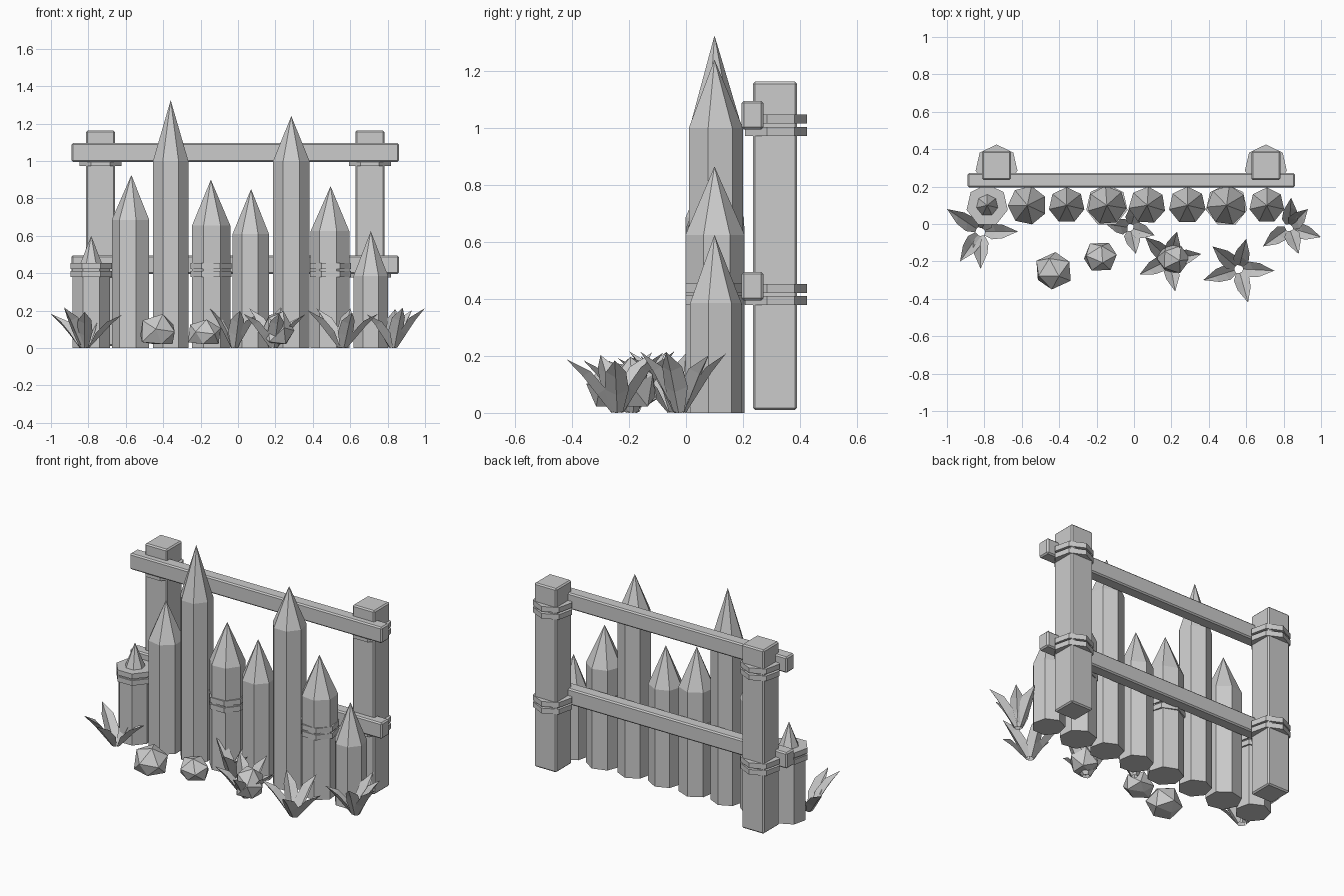
import bpy, bmesh, random
from math import sin, cos, pi, radians
from mathutils import Vector, Matrix

random.seed(4)
cube = bpy.data.objects.get("Cube")
if cube:
    bpy.data.objects.remove(cube)

grey = bpy.data.materials.new("plain grey")
grey.use_nodes = True
grey.diffuse_color = (0.6, 0.6, 0.6, 1)
grey.node_tree.nodes["Principled BSDF"].inputs["Base Color"].default_value = grey.diffuse_color


def add_object(name, bm):
    mesh = bpy.data.meshes.new(name)
    bmesh.ops.recalc_face_normals(bm, faces=bm.faces)
    bm.to_mesh(mesh)
    bm.free()
    mesh.materials.append(grey)
    ob = bpy.data.objects.new(name, mesh)
    bpy.context.collection.objects.link(ob)
    return ob


def turned(name, x, y, profile, turn=0, sides=7):
    """Faceted solid from (radius, height) rings; a zero radius closes to a point."""
    bm = bmesh.new()
    rings = []
    for r, z in profile:
        count = sides if r else 1
        rings.append([bm.verts.new((x + r * sin(turn + 2 * pi * i / sides),
                                    y + r * cos(turn + 2 * pi * i / sides), z))
                      for i in range(count)])
    for low, high in zip(rings, rings[1:]):
        for i in range(sides):
            j = (i + 1) % sides
            if len(high) == 1:
                bm.faces.new((low[i], low[j], high[0]))
            else:
                bm.faces.new((low[i], low[j], high[j], high[i]))
    bm.faces.new(rings[0])
    if len(rings[-1]) > 1:
        bm.faces.new(rings[-1])
    return add_object(name, bm)


def beam(name, low, high):
    """Box between two corners with a narrow bevel."""
    low, high = Vector(low), Vector(high)
    bm = bmesh.new()
    bmesh.ops.create_cube(bm, size=1)
    for v in bm.verts:
        v.co = (low + high) / 2 + v.co * (high - low)
    ob = add_object(name, bm)
    bevel = ob.modifiers.new("edge_bevel", 'BEVEL')
    bevel.width = 0.008
    bevel.segments = 1
    return ob


def bands(name, x, y, radius, heights, turn=0):
    for z in heights:
        turned(name, x, y, [(radius, z), (radius, z + 0.032)], turn)


# Sharpened stakes: x, radius, shoulder height, tip height, turn in degrees
stakes = [(-.57, .105, .685, .925, 12), (-.36, .097, 1, 1.325, 0),
          (-.145, .105, .655, .9, -4), (.07, .1, .61, .85, 4),
          (.285, .1, 1, 1.24, 0), (.495, .107, .625, .865, 8),
          (.71, .095, .385, .625, 0)]
for x, r, shoulder, tip, turn in stakes:
    turned("stake", x, .1, [(r, 0), (r, shoulder), (0, tip)], radians(turn))

# Broken stake with a narrow stub
turned("short_stake", -.785, .1, [(.102, 0), (.102, .45), (.06, .45), (0, .6)])

# Bindings around some stakes
for x in (-.785, -.145, .495):
    bands("stake_binding", x, .1, .113, (.38, .422))

# Rear posts, their bindings and the rails
for x in (-.735, .705):
    beam("post", (x - .077, .235, .01), (x + .077, .39, 1.163))
    bands("post_binding", x, .31, .115, (.378, .42, .972, 1.016))
for z in (.395, .995):
    beam("rail", (-.89, .195, z), (.86, .272, z + .1))

# Rocks: centre, half sizes, height
for x, y, a, b, h in [(-.43, -.25, .1, .095, .185), (-.18, -.175, .09, .08, .155),
                      (.21, -.185, .085, .08, .2)]:
    bm = bmesh.new()
    bmesh.ops.create_icosphere(bm, subdivisions=1, radius=1)
    spin = Matrix.Rotation(random.uniform(0, pi), 3, 'Z') @ Matrix.Rotation(.4, 3, 'X')
    for v in bm.verts:
        p = spin @ v.co
        height = (max(p.z, -.5) + .5) / 1.45
        v.co = (x + p.x * a * 1.08, y + p.y * b * 1.08, .022 + height * (h - .022))
    add_object("rock", bm)


def leaf(bm, centre, tip):
    """Folded leaf rising from the clump centre to a pointed tip."""
    reach = Vector((tip[0] - centre[0], tip[1] - centre[1], 0))
    out = reach.normalized()
    side = Vector((-out.y, out.x, 0))
    base = Vector((*centre, 0))
    height = random.uniform(.175, .22)
    rows = []
    for along, rise, half, fold in [(.12, 0, .02, .004), (.4, .34, .042, .02),
                                    (.68, .68, .036, .018)]:
        mid = base + reach * along + Vector((0, 0, height * rise))
        lift = Vector((0, 0, fold)) - out * fold
        rows.append([bm.verts.new(mid + side * half + lift), bm.verts.new(mid),
                     bm.verts.new(mid - side * half + lift)])
    point = bm.verts.new(base + reach + Vector((0, 0, height)))
    for low, high in zip(rows, rows[1:]):
        for i in (0, 1):
            bm.faces.new((low[i], low[i + 1], high[i + 1], high[i]))
    for i in (0, 1):
        bm.faces.new((rows[-1][i], rows[-1][i + 1], point))


# Leaf clumps: centre, then leaf tips
clumps = [((-.82, -.04), [(-1, .08), (-.62, -.04), (-.82, -.24), (-.93, -.2), (-.75, .1)]),
          ((-.02, -.02), [(-.15, 0), (.11, -.06), (.01, -.16), (.03, .14)]),
          ((.19, -.19), [(.03, -.27), (.36, -.16), (.22, -.36), (.23, -.04), (.06, -.07)]),
          ((.56, -.24), [(.42, -.12), (.6, -.08), (.75, -.25), (.61, -.42), (.37, -.3)]),
          ((.83, -.02), [(.84, .14), (1, -.07), (.88, -.16), (.69, -.12), (.93, .08)])]
for centre, tips in clumps:
    bm = bmesh.new()
    for tip in tips:
        leaf(bm, centre, tip)
    add_object("leaf_clump", bm)
